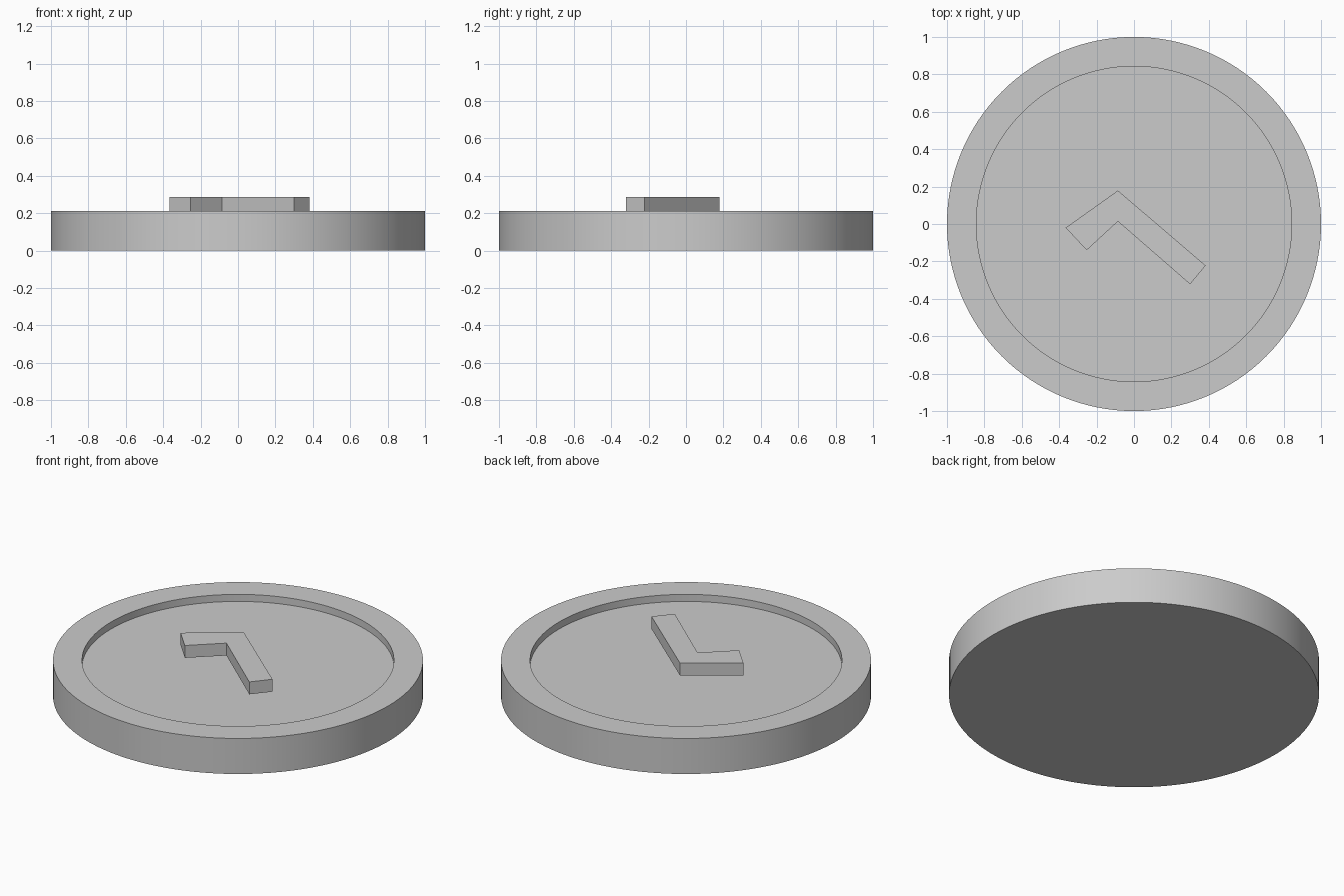
import bpy, bmesh
from math import radians, cos, sin, tau

cube = bpy.data.objects.get("Cube")
if cube:
    bpy.data.objects.remove(cube, do_unlink=True)

SEGMENTS = 128
RIM_TOP = 0.212
FLOOR = 0.17
INNER = 0.843

grey = bpy.data.materials.new("light grey")
grey.use_nodes = True
colour = (0.6, 0.6, 0.6, 1)
grey.diffuse_color = colour
grey.node_tree.nodes["Principled BSDF"].inputs["Base Color"].default_value = colour


def finish(name, bm):
    """Turn a bmesh into a named, coloured object."""
    bmesh.ops.recalc_face_normals(bm, faces=bm.faces[:])
    mesh = bpy.data.meshes.new(name)
    bm.to_mesh(mesh)
    bm.free()
    mesh.materials.append(grey)
    obj = bpy.data.objects.new(name, mesh)
    bpy.context.collection.objects.link(obj)
    return obj


# Round tray: a turned profile with a shallow recess, capped below and on the floor
bm = bmesh.new()
profile = [(1, 0), (1, RIM_TOP), (INNER, RIM_TOP), (INNER, FLOOR)]
rings = [[bm.verts.new((r * cos(tau * i / SEGMENTS), r * sin(tau * i / SEGMENTS), z))
          for i in range(SEGMENTS)] for r, z in profile]
for low, high in zip(rings, rings[1:]):
    for i in range(SEGMENTS):
        j = (i + 1) % SEGMENTS
        bm.faces.new((low[i], low[j], high[j], high[i]))
bm.faces.new(rings[0])
bm.faces.new(rings[-1])
tray = finish("round_tray", bm)
bpy.ops.object.select_all(action='DESELECT')
tray.select_set(True)
bpy.context.view_layer.objects.active = tray
bpy.ops.object.shade_smooth_by_angle(angle=radians(30))

# Bent bar: a flat outline raised to a slab level with the rim
outline = [(-0.086, 0.179), (-0.365, -0.02), (-0.253, -0.14),
           (-0.086, 0.014), (0.30, -0.322), (0.383, -0.222)]
bm = bmesh.new()
base = bm.faces.new([bm.verts.new((x, y, RIM_TOP)) for x, y in outline])
raised = bmesh.ops.extrude_face_region(bm, geom=[base], use_keep_orig=True)
bmesh.ops.translate(bm, vec=(0, 0, 0.074),
                    verts=[v for v in raised["geom"] if isinstance(v, bmesh.types.BMVert)])
finish("bent_bar", bm)
